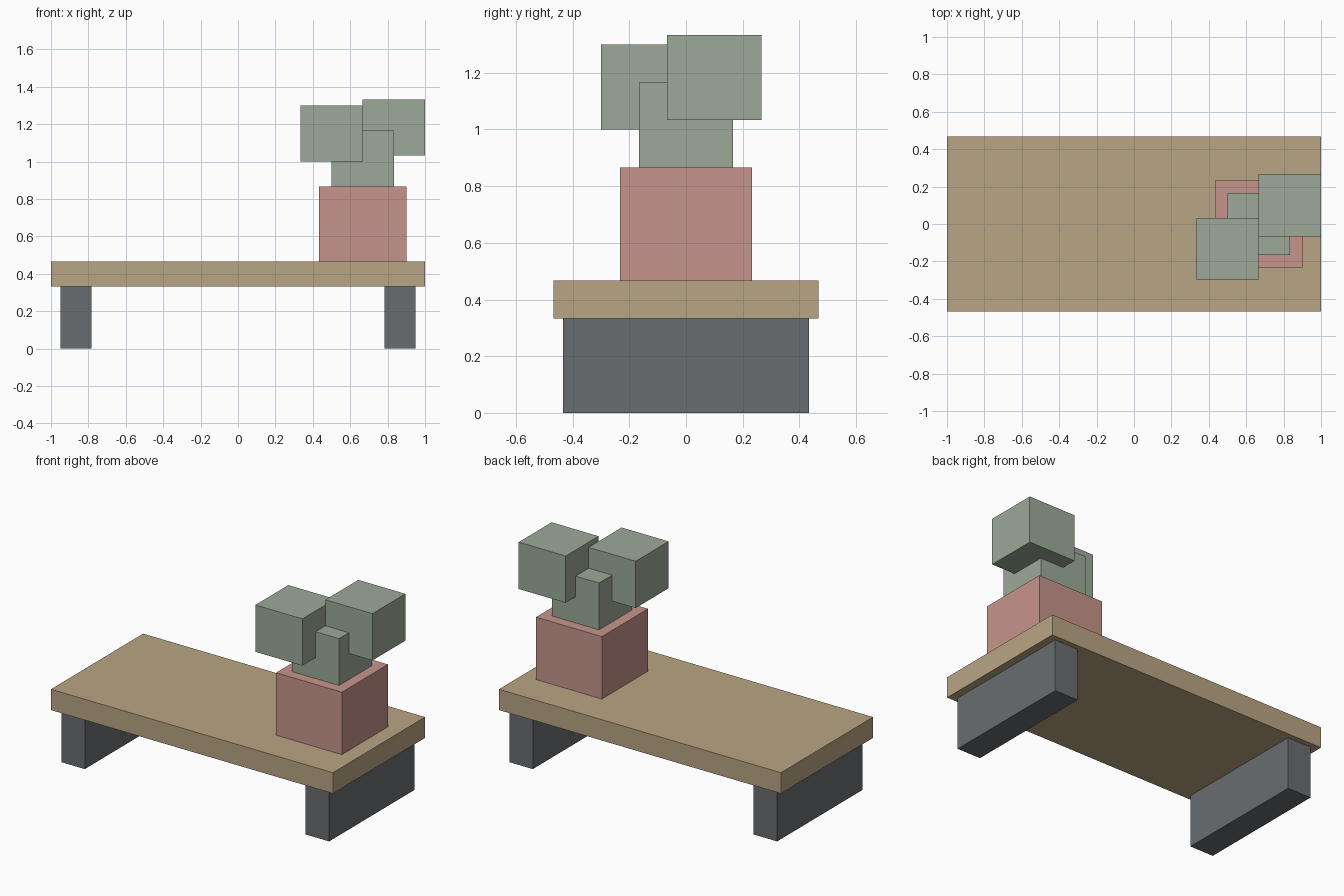
import bpy

cube = bpy.data.objects.get("Cube")
if cube:
    bpy.data.objects.remove(cube, do_unlink=True)


def material(name, rgb):
    """Flat material from 0-255 display values, converted to linear."""
    linear = [((c / 255 + 0.055) / 1.055) ** 2.4 for c in rgb]
    mat = bpy.data.materials.new(name)
    mat.use_nodes = True
    mat.diffuse_color = (*linear, 1)
    bsdf = mat.node_tree.nodes["Principled BSDF"]
    bsdf.inputs["Base Color"].default_value = (*linear, 1)
    bsdf.inputs["Roughness"].default_value = 0.9
    return mat


def box(name, low, high, mat):
    """Box between two corners, given in thirtieths of a unit."""
    bpy.ops.mesh.primitive_cube_add(
        size=1, location=[(a + b) / 60 for a, b in zip(low, high)])
    obj = bpy.context.object
    obj.name = obj.data.name = name
    size = [(b - a) / 30 for a, b in zip(low, high)]
    for v in obj.data.vertices:
        v.co = [c * s for c, s in zip(v.co, size)]
    obj.data.materials.append(mat)
    return obj


wood = material("tan wood", (185, 165, 131))
metal = material("dark grey", (106, 109, 112))
clay = material("dusty red clay", (198, 149, 140))
foliage = material("sage green", (156, 170, 152))

# Bench top and its two slab legs
box("table_top", (-30, -14, 10), (30, 14, 14), wood)
box("right_leg", (-28.5, -13, 0), (-23.5, 13, 10), metal)
box("left_leg", (23.5, -13, 0), (28.5, 13, 10), metal)

# Potted plant: pot, stem and two leaf clumps
box("pot", (13, -7, 14), (27, 7, 26), clay)
box("plant_stem", (15, -5, 26), (25, 5, 35), foliage)
box("front_leaf_clump", (10, -9, 30), (20, 1, 39), foliage)
box("back_leaf_clump", (20, -2, 31), (30, 8, 40), foliage)
